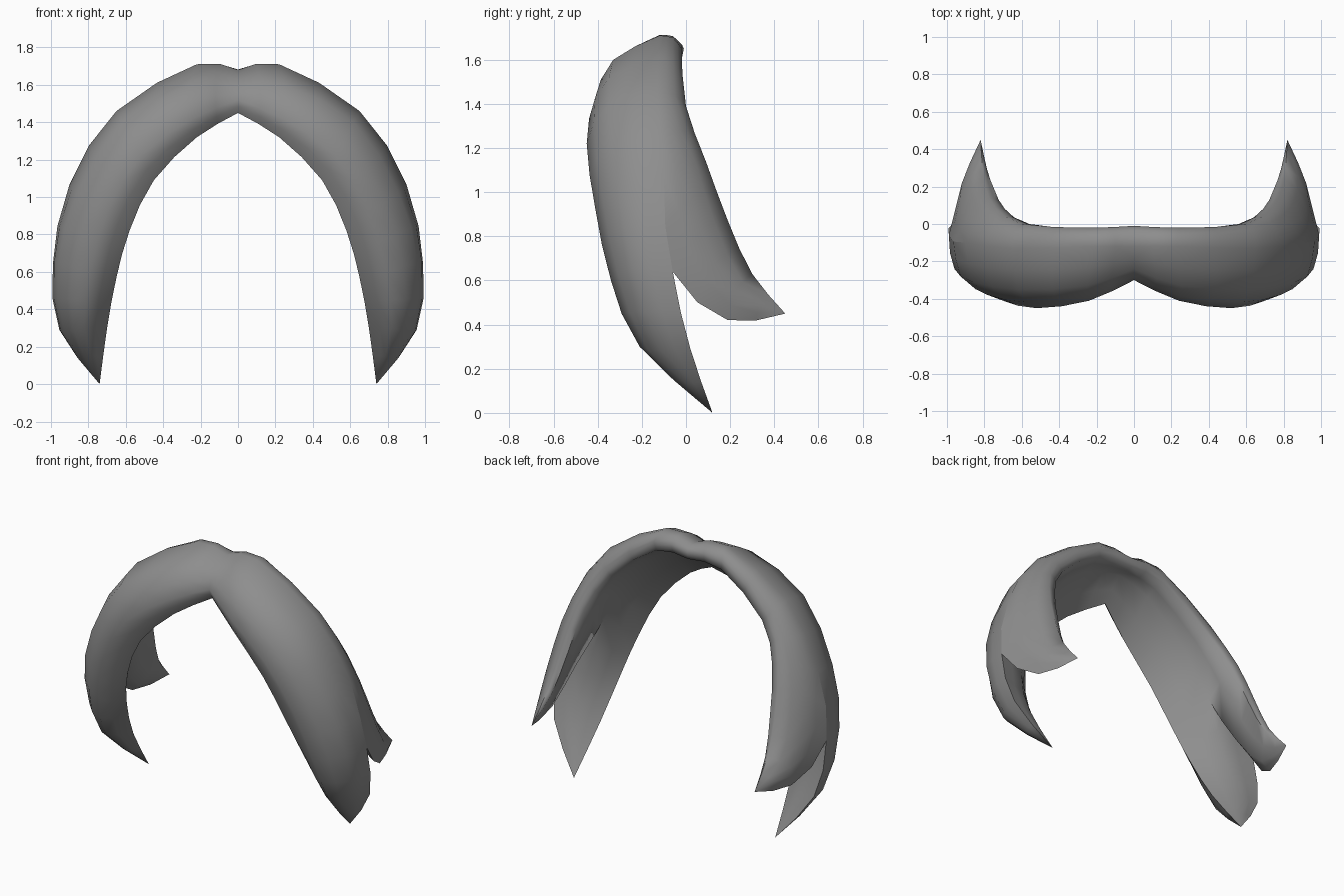
import bpy
import bmesh
import math
from mathutils import Vector

default_cube = bpy.data.objects.get("Cube")
if default_cube:
    bpy.data.objects.remove(default_cube, do_unlink=True)

STEPS = 2          # smooth steps between neighbouring stations
SPLIT = 3          # station where the two locks part
FRONT_TIP = (.74, .12, 0)
REAR_TIP = (.82, .45, .45)


def smooth_path(points):
    """Catmull-Rom path through the points."""
    pts = [Vector(p) for p in points]
    pts = [pts[0] * 2 - pts[1]] + pts + [pts[-1] * 2 - pts[-2]]
    path = []
    for a, b, c, d in zip(pts, pts[1:], pts[2:], pts[3:]):
        for step in range(STEPS):
            t = step / STEPS
            path.append((b * 2 + (c - a) * t
                         + (a * 2 - b * 5 + c * 4 - d) * t ** 2
                         + (b * 3 - a - c * 3 + d) * t ** 3) / 2)
    path.append(pts[-2])
    return path


def add_sheet(bm, rails, first_station=0):
    """Loft a curved sheet across rails that run from parting to tip."""
    lengthwise = [smooth_path(rail)[first_station * STEPS:] for rail in rails]
    rows = [[bm.verts.new(p) for p in smooth_path(section)]
            for section in zip(*lengthwise)]
    for row, below in zip(rows, rows[1:]):
        for a, b, c, d in zip(row, below, below[1:], row[1:]):
            bm.faces.new((a, b, c, d))


# Outer rails of one half, each from the centre parting down to a tip
inner_edge = [(0, -.27, 1.45), (.22, -.36, 1.32), (.45, -.38, 1.09),
              (.58, -.33, .82), (.65, -.24, .57), (.70, -.1, .3), FRONT_TIP]
front_bulge = [(0, -.3, 1.52), (.24, -.41, 1.42), (.52, -.45, 1.22),
               (.70, -.41, .92), (.79, -.34, .6), (.82, -.21, .3), FRONT_TIP]
outer_front = [(0, -.24, 1.62), (.25, -.33, 1.6), (.62, -.35, 1.4),
               (.86, -.31, 1.02), (.96, -.24, .65), (.93, -.11, .28), FRONT_TIP]
crest = [(0, -.12, 1.68), (.22, -.12, 1.71), (.65, -.13, 1.46),
         (.9, -.1, 1.07), (.99, -.06, .64)]
crest_front = crest + [(.955, .02, .29), FRONT_TIP]
crest_rear = crest + [(.91, .19, .42), REAR_TIP]
rear_side = [(0, -.06, 1.68), (.23, -.06, 1.7), (.64, -.05, 1.44),
             (.84, 0, 1.12), (.92, .07, .83), (.92, .22, .55), REAR_TIP]
rear_edge = [(0, -.01, 1.65), (.25, -.02, 1.65), (.6, 0, 1.39),
             (.74, .09, 1.14), (.79, .19, .87), (.81, .3, .63), REAR_TIP]

# Rails on the underside
rear_rim = [(0, -.02, 1.6), (.24, -.03, 1.59), (.56, 0, 1.35),
            (.69, .08, 1.12), (.745, .18, .85), (.785, .29, .61), REAR_TIP]
hollow = [(0, -.14, 1.59), (.24, -.16, 1.54), (.55, -.17, 1.28), (.69, -.12, .97)]
hollow_front = hollow + [(.8, -.1, .59), (.83, .01, .28), FRONT_TIP]
hollow_rear = hollow + [(.81, -.01, .69), (.855, .18, .47), REAR_TIP]

bm = bmesh.new()

# Front lock: outside, side facing the rear lock, underside
add_sheet(bm, [inner_edge, front_bulge, outer_front, crest_front])
add_sheet(bm, [crest_front, hollow_front], SPLIT)
add_sheet(bm, [hollow_front, inner_edge])

# Rear lock: outside, back rim, underside, side facing the front lock
add_sheet(bm, [crest_rear, rear_side, rear_edge])
add_sheet(bm, [rear_edge, rear_rim])
add_sheet(bm, [rear_rim, hollow_rear])
add_sheet(bm, [hollow_rear, crest_rear], SPLIT)

bmesh.ops.remove_doubles(bm, verts=bm.verts, dist=0.015)
mesh = bpy.data.meshes.new("parted_fringe")
bm.to_mesh(mesh)
bm.free()

fringe = bpy.data.objects.new("parted_fringe", mesh)
bpy.context.collection.objects.link(fringe)
mirror = fringe.modifiers.new("mirror", "MIRROR")
mirror.merge_threshold = 0.001

# Plain grey hair colour
grey = bpy.data.materials.new("hair_grey")
grey.use_nodes = True
colour = (0.27, 0.27, 0.27, 1)
grey.diffuse_color = colour
grey.node_tree.nodes["Principled BSDF"].inputs["Base Color"].default_value = colour
mesh.materials.append(grey)

bpy.context.view_layer.objects.active = fringe
fringe.select_set(True)
bpy.ops.object.shade_smooth_by_angle(angle=math.radians(75))
